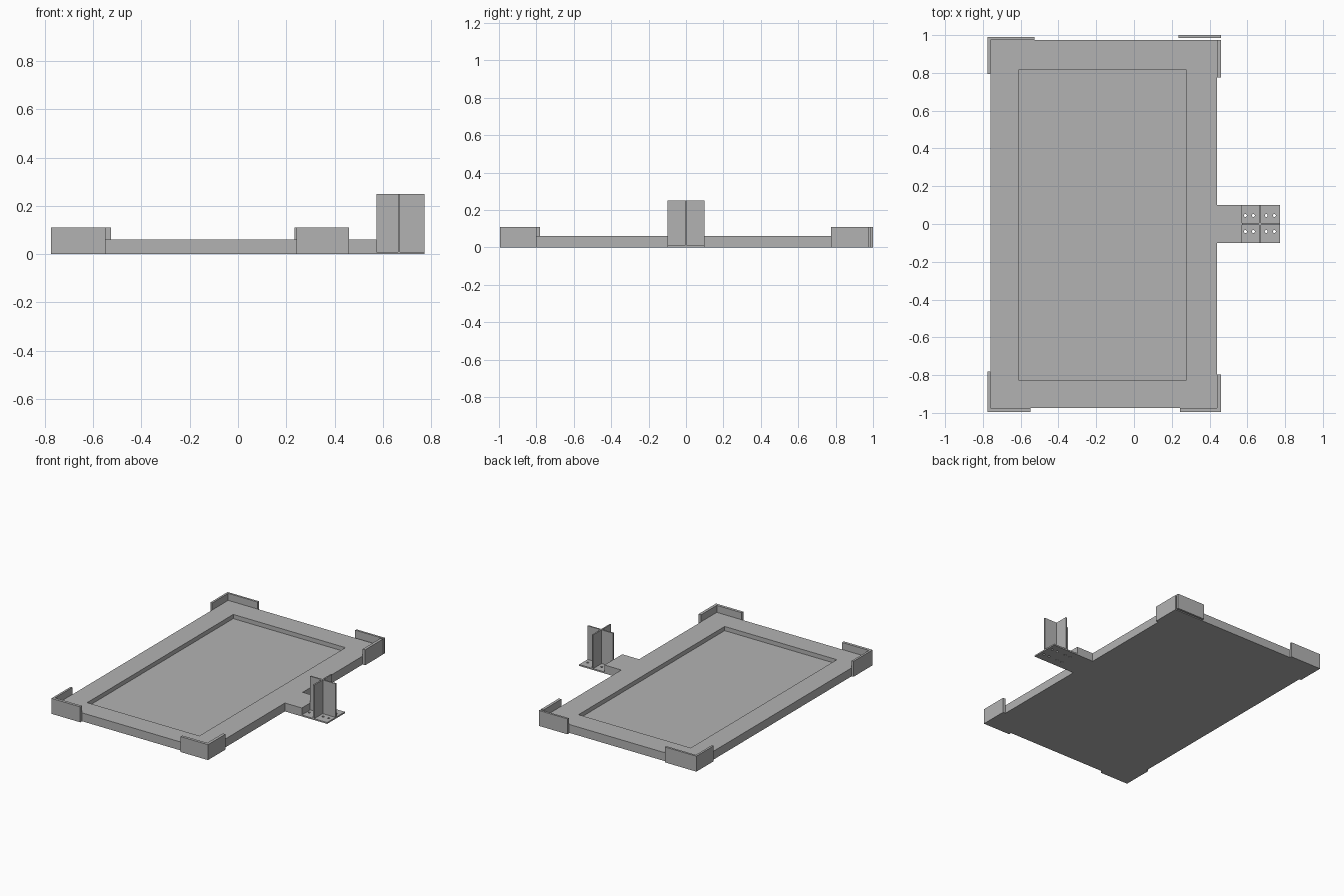
import bpy
import bmesh

cube = bpy.data.objects.get("Cube")
if cube:
    bpy.data.objects.remove(cube, do_unlink=True)

grey = bpy.data.materials.new("plain_grey")
grey.use_nodes = True
colour = (0.45, 0.45, 0.45, 1)
grey.diffuse_color = colour
grey.node_tree.nodes["Principled BSDF"].inputs["Base Color"].default_value = colour


def prism(name, outline, z0, z1):
    """Extrude a flat outline upward from z0 to z1."""
    bm = bmesh.new()
    face = bm.faces.new([bm.verts.new((x, y, z0)) for x, y in outline])
    top = bmesh.ops.extrude_face_region(bm, geom=[face])["geom"]
    verts = [v for v in top if isinstance(v, bmesh.types.BMVert)]
    bmesh.ops.translate(bm, verts=verts, vec=(0, 0, z1 - z0))
    bmesh.ops.recalc_face_normals(bm, faces=bm.faces)
    mesh = bpy.data.meshes.new(name)
    bm.to_mesh(mesh)
    bm.free()
    mesh.materials.append(grey)
    obj = bpy.data.objects.new(name, mesh)
    bpy.context.collection.objects.link(obj)
    return obj


def box(name, x0, x1, y0, y1, z0, z1):
    return prism(name, [(x0, y0), (x1, y0), (x1, y1), (x0, y1)], z0, z1)


def cut(target, cutter):
    """Subtract the cutter, then discard it."""
    cutter.hide_render = True
    mod = target.modifiers.new("cut", "BOOLEAN")
    mod.operation = "DIFFERENCE"
    mod.solver = "EXACT"
    mod.object = cutter
    bpy.context.view_layer.objects.active = target
    bpy.ops.object.modifier_apply(modifier=mod.name)
    bpy.data.objects.remove(cutter, do_unlink=True)


# Tray slab with side tab and shallow recess
L, R, D = -0.76, 0.44, 0.975
TAB, W = 0.573, 0.1
tray = prism("tray", [(L, -D), (R, -D), (R, -W), (TAB, -W),
                      (TAB, W), (R, W), (R, D), (L, D)], 0, 0.06)
cut(tray, box("recess_cutter", -0.61, 0.275, -0.828, 0.818, 0.03, 0.1))

# Raised corner guards
H = 0.11
LO, RO = -0.775, 0.46
prism("front_right_guard", [(LO, -0.995), (-0.548, -0.995), (-0.548, -D),
                            (L, -D), (L, -0.78), (LO, -0.78)], 0, H)
prism("front_left_guard", [(RO, -0.995), (RO, -0.798), (R, -0.798),
                           (R, -D), (0.243, -D), (0.243, -0.995)], 0, H)
prism("back_right_guard", [(LO, 0.99), (LO, 0.795), (L, 0.795),
                           (L, D), (-0.527, D), (-0.527, 0.99)], 0, H)
box("back_left_side_guard", R, RO, 0.775, D, 0, H)
box("back_left_end_guard", 0.235, RO, 0.985, 1, 0, H)

# Thin mounting plate with two rows of through holes
END = 0.773
plate = box("mounting_plate", TAB, END, -W, W, 0, 0.01)
for x in (0.59, 0.632, 0.70, 0.743):
    for y in (-0.04, 0.045):
        bpy.ops.mesh.primitive_cylinder_add(
            vertices=16, radius=0.008, depth=0.1, location=(x, y, 0))
        cut(plate, bpy.context.object)

# Upright crossed vanes
MID, T = 0.667, 0.005
prism("crossed_vanes", [
    (TAB, -T), (MID - T, -T), (MID - T, -W), (MID + T, -W),
    (MID + T, -T), (END, -T), (END, T), (MID + T, T),
    (MID + T, W), (MID - T, W), (MID - T, T), (TAB, T)], 0.01, 0.25)
